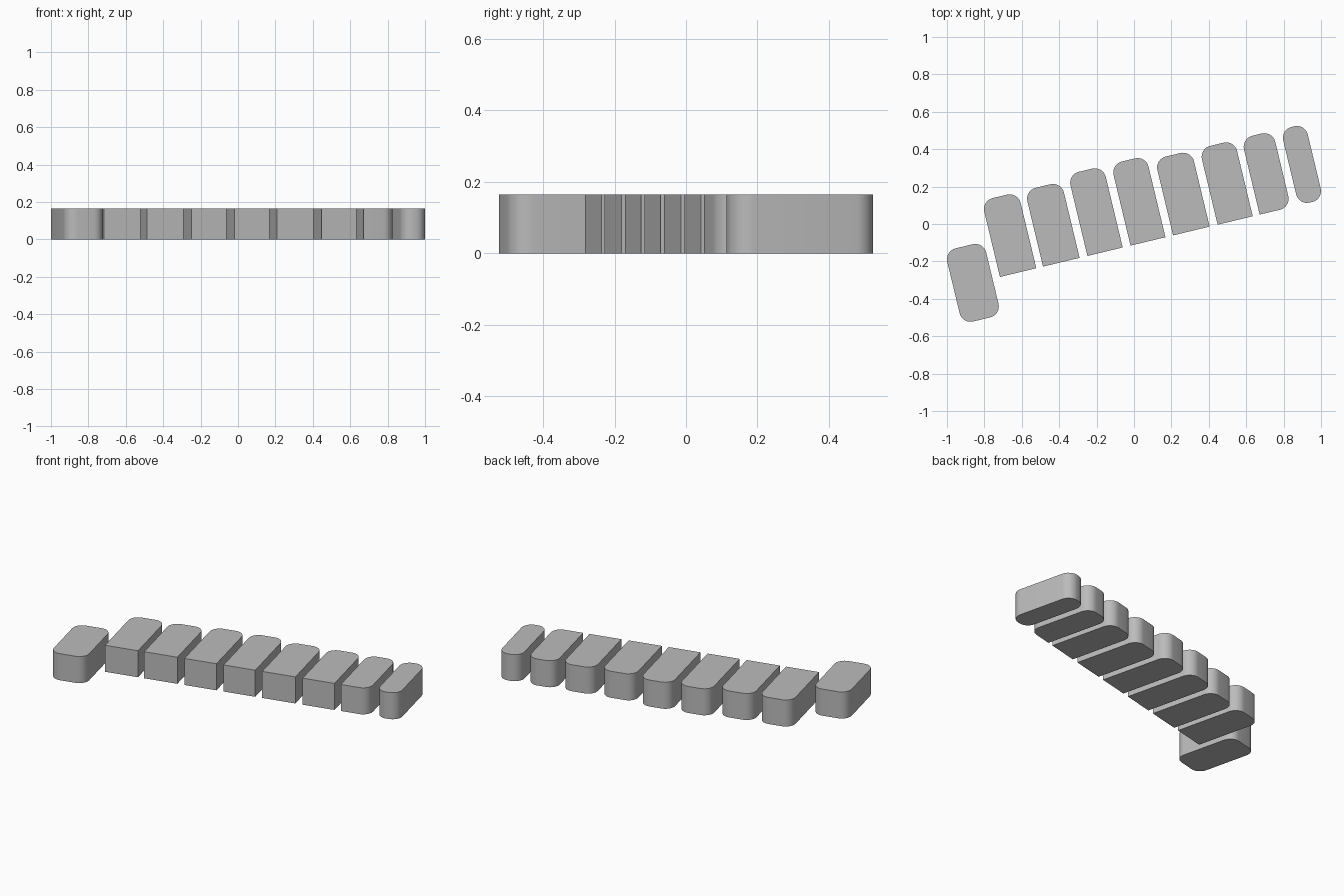
import bpy, bmesh, math
from mathutils import Matrix

cube = bpy.data.objects.get("Cube")
if cube:
    bpy.data.objects.remove(cube)

HEIGHT = 0.165
FRONT = -0.108          # shared front line of the row, in row space
BACK, LONG_BACK = 0.311, 0.34
RADIUS = 0.06
TURN = Matrix.Rotation(math.radians(13.5), 4, "Z")

grey = bpy.data.materials.new("plain grey")
grey.use_nodes = True
colour = (0.5, 0.5, 0.5, 1)
grey.diffuse_color = colour
grey.node_tree.nodes["Principled BSDF"].inputs["Base Color"].default_value = colour


def block(name, left, right, front, back, rounded):
    """Upright slab whose chosen vertical corners are rounded."""
    bm = bmesh.new()
    # Corner order: front left, front right, back right, back left
    corners = [(left, front), (right, front), (right, back), (left, back)]
    base = [bm.verts.new((x, y, 0)) for x, y in corners]
    top = [bm.verts.new((x, y, HEIGHT)) for x, y in corners]
    bm.faces.new(base[::-1])
    bm.faces.new(top)
    for i in range(4):
        j = (i + 1) % 4
        bm.faces.new((base[i], base[j], top[j], top[i]))
    uprights = [bm.edges.get((base[i], top[i])) for i in rounded]
    bmesh.ops.bevel(bm, geom=uprights, offset=RADIUS, segments=8,
                    profile=0.5, affect="EDGES")
    bm.transform(TURN)
    bmesh.ops.recalc_face_normals(bm, faces=bm.faces)
    mesh = bpy.data.meshes.new(name)
    bm.to_mesh(mesh)
    bm.free()
    mesh.materials.append(grey)
    obj = bpy.data.objects.new(name, mesh)
    bpy.context.collection.objects.link(obj)
    bpy.ops.object.select_all(action="DESELECT")
    obj.select_set(True)
    bpy.context.view_layer.objects.active = obj
    bpy.ops.object.shade_smooth_by_angle(angle=math.radians(30))


ALL, REAR = (0, 1, 2, 3), (2, 3)

# Detached block set forward at the right end
block("offset_block", -1.018, -0.804, -0.306, 0.096, ALL)

# Row of blocks with square fronts and rounded backs
spans = [(-0.763, -0.563), (-0.526, -0.325), (-0.282, -0.088),
         (-0.045, 0.147), (0.189, 0.390), (0.434, 0.627)]
for i, (left, right) in enumerate(spans):
    back = LONG_BACK if i in (2, 3) else BACK
    block(f"row_block_{i + 1}", left, right, FRONT, back, REAR)

# Corner block and narrow fully rounded block at the left end
block("corner_block", 0.665, 0.837, FRONT, BACK, (1, 2, 3))
block("end_block", 0.880, 1.015, FRONT, 0.308, ALL)
